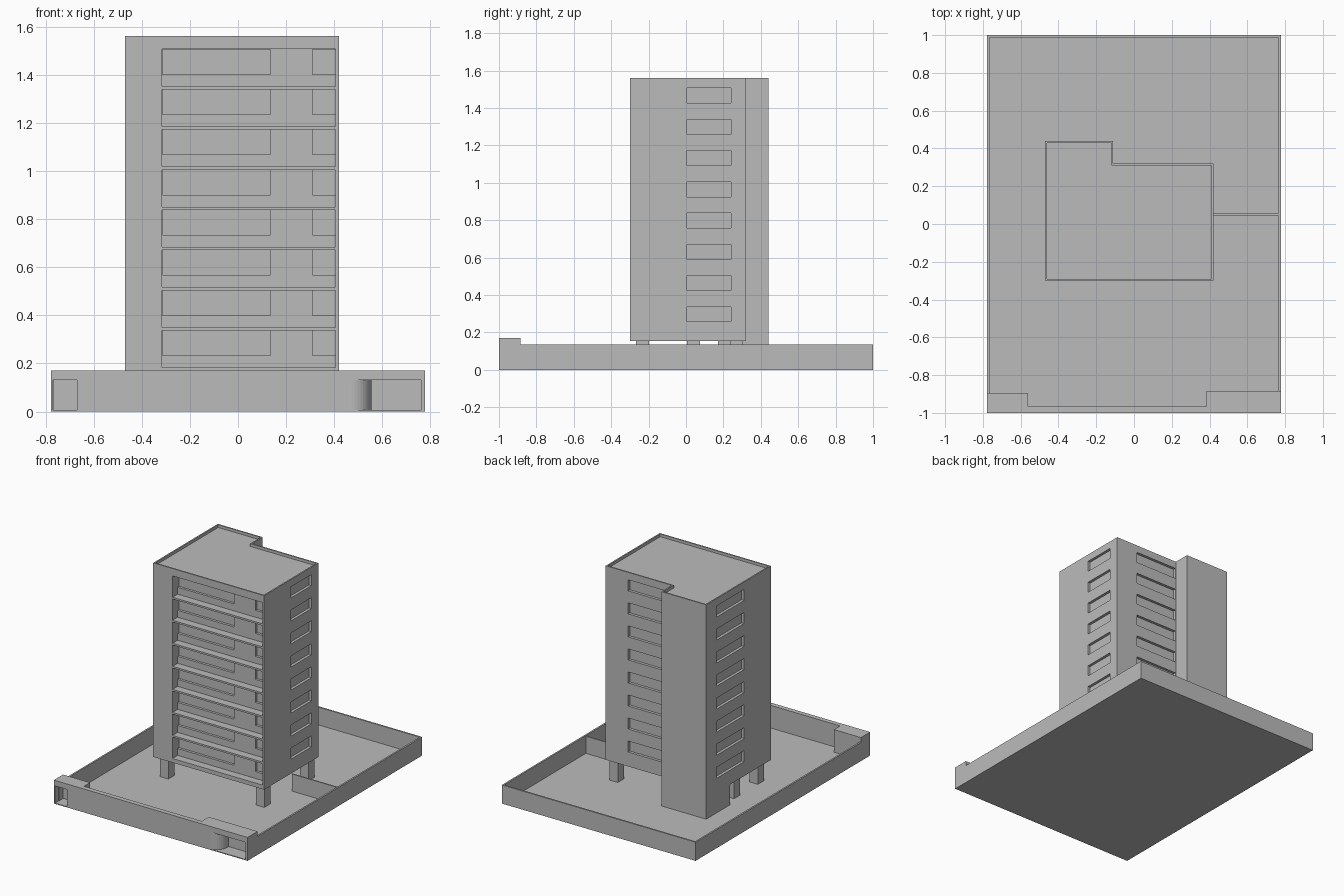
import bpy, bmesh, math

cube = bpy.data.objects.get("Cube")
if cube:
    bpy.data.objects.remove(cube, do_unlink=True)

concrete = bpy.data.materials.new("concrete grey")
concrete.use_nodes = True
GREY = (0.5, 0.5, 0.5, 1)
concrete.diffuse_color = GREY
concrete.node_tree.nodes["Principled BSDF"].inputs["Base Color"].default_value = GREY


def finish(name, bm):
    bmesh.ops.recalc_face_normals(bm, faces=bm.faces)
    mesh = bpy.data.meshes.new(name)
    bm.to_mesh(mesh)
    bm.free()
    mesh.materials.append(concrete)
    ob = bpy.data.objects.new(name, mesh)
    bpy.context.collection.objects.link(ob)
    return ob


def add_prism(bm, outline, z0, z1):
    base = bm.faces.new([bm.verts.new((x, y, z0)) for x, y in outline])
    top = bmesh.ops.extrude_face_region(bm, geom=[base])["geom"]
    verts = [v for v in top if isinstance(v, bmesh.types.BMVert)]
    bmesh.ops.translate(bm, verts=verts, vec=(0, 0, z1 - z0))


def boxes(name, ranges):
    """One object from boxes given as (x0, x1, y0, y1, z0, z1)."""
    bm = bmesh.new()
    for x0, x1, y0, y1, z0, z1 in ranges:
        add_prism(bm, [(x0, y0), (x1, y0), (x1, y1), (x0, y1)], z0, z1)
    return finish(name, bm)


def prism(name, outline, z0, z1):
    bm = bmesh.new()
    add_prism(bm, outline, z0, z1)
    return finish(name, bm)


def cut(target, cutter):
    cutter.hide_render = True
    mod = target.modifiers.new("cut", 'BOOLEAN')
    mod.operation = 'DIFFERENCE'
    mod.solver = 'EXACT'
    mod.object = cutter
    bpy.context.view_layer.objects.active = target
    bpy.ops.object.modifier_apply(modifier=mod.name)
    bpy.data.objects.remove(cutter, do_unlink=True)


# Tower: stepped block
X0, X1, XS = -0.47, 0.42, -0.11
Y0, Y1, YS = -0.30, 0.44, 0.32
BOTTOM, TOP = 0.153, 1.56


def tower_outline(i):
    return [(X0 + i, Y0 + i), (X1 - i, Y0 + i), (X1 - i, YS - i),
            (XS - i, YS - i), (XS - i, Y1 - i), (X0 + i, Y1 - i)]


tower = prism("tower", tower_outline(0), BOTTOM, TOP)
cut(tower, prism("roof_cutter", tower_outline(0.01), TOP - 0.02, TOP + 0.1))

# Balconies and windows, floor by floor
floors = [0.183 + 0.167 * n for n in range(8)]
BACK = Y0 + 0.058
cut(tower, boxes("balcony_cutter",
                 [(-0.315, 0.405, Y0 - 0.1, BACK, z, z + 0.154) for z in floors]))
cut(tower, boxes("balcony_window_cutter",
                 [(a, b, BACK - 0.01, BACK + 0.018, z + 0.05, z + 0.1535)
                  for z in floors for a, b in ((-0.3145, 0.136), (0.31, 0.4045))]))
D = 0.02
cut(tower, boxes("side_window_cutter",
                 [r for z in floors for r in (
                     (X1 - D, X1 + 0.1, 0.005, 0.24, z + 0.074, z + 0.154),
                     (X0 - 0.1, X0 + D, 0.005, 0.32, z + 0.074, z + 0.154),
                     (XS + 0.004, 0.24, YS - D, YS + 0.1, z + 0.074, z + 0.154))]))

# Ground floor: core and columns
boxes("ground_core", [(X0, XS, 0.17, Y1, 0, BOTTOM)])
for name, x, y in (("front_right_column", -0.437, -0.267),
                   ("front_left_column", 0.333, -0.267),
                   ("middle_right_column", -0.437, 0.005),
                   ("back_left_column", 0.333, 0.237)):
    boxes(name, [(x, x + 0.065, y, y + 0.069, 0, BOTTOM)])

# Plot and boundary walls
W, T, H = 0.777, 0.012, 0.135
boxes("ground_slab", [(-W, W, -1, 1, 0, 0.006)])
boxes("boundary_walls", [(-W, T - W, -0.96, 1, 0, H), (W - T, W, -0.96, 1, 0, H),
                         (-W, W, 1 - T, 1, 0, H)])
boxes("garden_wall", [(0.40, W - T, 0.045, 0.055, 0, H - 0.005)])

# Street wall with an entrance niche at each end
F, LINTEL = 0.17, 0.13
boxes("street_wall", [(-0.6, 0.42, -1, -0.965, 0, F)])
boxes("right_niche", [(-W, -0.56, -1, -0.895, LINTEL, F),
                      (-W, -0.56, -0.91, -0.895, 0, LINTEL),
                      (-0.67, -0.56, -1, -0.91, 0, LINTEL),
                      (-W, -0.768, -1, -0.91, 0, LINTEL)])
boxes("left_niche", [(0.385, W, -1, -0.885, LINTEL, F),
                     (0.385, W, -0.9, -0.885, 0, LINTEL),
                     (0.76, W, -1, -0.9, 0, LINTEL)])
R = 0.085
arc = [(0.47 + R * math.sin(a), -1 + R - R * math.cos(a))
       for a in (math.pi / 2 * n / 10 for n in range(11))]
prism("curved_wall_end", [(0.385, -1)] + arc + [(0.555, -0.9), (0.385, -0.9)], 0, LINTEL)
